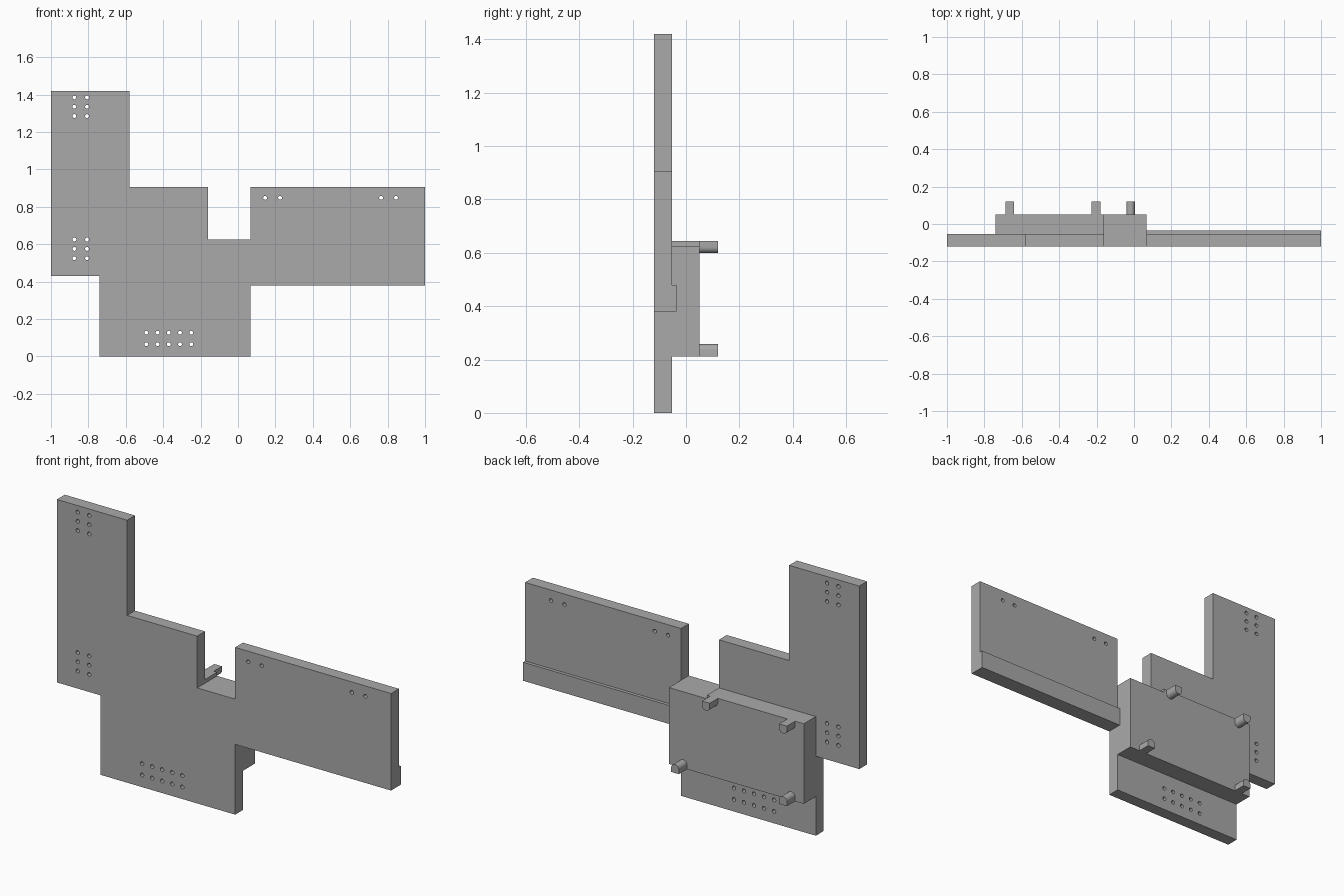
import bpy, bmesh
from math import pi, sin, cos

cube = bpy.data.objects.get("Cube")
if cube:
    bpy.data.objects.remove(cube, do_unlink=True)

# Single plain grey finish
GREY = (0.4, 0.4, 0.4, 1)
grey = bpy.data.materials.new("plain grey")
grey.use_nodes = True
grey.diffuse_color = GREY
grey.node_tree.nodes["Principled BSDF"].inputs["Base Color"].default_value = GREY

FRONT, PLATE_BACK, STRIP_BACK, BLOCK_BACK, PEG_BACK = -0.12, -0.053, -0.035, 0.05, 0.12
EDGE = 0.067  # shared side of the block, plate and wing


def add_prism(bm, profile, y0, y1):
    """Extrude an (x, z) outline from y0 to y1."""
    face = bm.faces.new([bm.verts.new((x, y0, z)) for x, z in profile])
    ext = bmesh.ops.extrude_face_region(bm, geom=[face])
    verts = [v for v in ext["geom"] if isinstance(v, bmesh.types.BMVert)]
    bmesh.ops.translate(bm, verts=verts, vec=(0, y1 - y0, 0))


def make(name, profiles, y0, y1):
    bm = bmesh.new()
    for profile in profiles:
        add_prism(bm, profile, y0, y1)
    bmesh.ops.recalc_face_normals(bm, faces=bm.faces)
    mesh = bpy.data.meshes.new(name)
    bm.to_mesh(mesh)
    bm.free()
    mesh.materials.append(grey)
    obj = bpy.data.objects.new(name, mesh)
    bpy.context.collection.objects.link(obj)
    return obj


def smooth(obj):
    bpy.ops.object.select_all(action="DESELECT")
    obj.select_set(True)
    bpy.context.view_layer.objects.active = obj
    bpy.ops.object.shade_smooth_by_angle(angle=pi / 6)


def circle(x, z, r=0.0105, n=16):
    return [(x + r * cos(2 * pi * i / n), z + r * sin(2 * pi * i / n)) for i in range(n)]


# Stepped face plate with the side wing
plate = make("face_plate", [[
    (-1, 0.43), (-1, 1.42), (-0.58, 1.42), (-0.58, 0.905), (-0.16, 0.905),
    (-0.16, 0.625), (EDGE, 0.625), (EDGE, 0.905), (1, 0.905), (1, 0.38),
    (EDGE, 0.38), (EDGE, 0), (-0.74, 0), (-0.74, 0.43)]], FRONT, PLATE_BACK)

# Through holes: two tower groups, a bottom grid and the wing row
holes = [(x, z - 0.05 * i) for x in (-0.875, -0.807) for z in (1.385, 0.625) for i in range(3)]
holes += [(-0.49 + 0.06 * i, z) for i in range(5) for z in (0.065, 0.127)]
holes += [(x, 0.848) for x in (0.145, 0.225, 0.765, 0.845)]
cutter = make("hole_cutter", [circle(x, z) for x, z in holes], FRONT - 0.05, PLATE_BACK + 0.05)
cutter.hide_render = True
cut = plate.modifiers.new("holes", "BOOLEAN")
cut.operation = "DIFFERENCE"
cut.solver = "EXACT"
cut.object = cutter
bpy.context.view_layer.objects.active = plate
bpy.ops.object.modifier_apply(modifier=cut.name)
bpy.data.objects.remove(cutter, do_unlink=True)
smooth(plate)

# Rear block, slightly lower behind the notch
make("rear_block", [[
    (-0.74, 0.212), (EDGE, 0.212), (EDGE, 0.625),
    (-0.16, 0.625), (-0.16, 0.645), (-0.74, 0.645)]], PLATE_BACK, BLOCK_BACK)

# Thicker lower strip behind the wing
make("wing_strip", [[(EDGE, 0.38), (1, 0.38), (1, 0.48), (EDGE, 0.48)]], PLATE_BACK, STRIP_BACK)


# Pegs: flat against the block edge, rounded on the inner side
def peg(name, x, z, direction, r=0.023, n=12):
    arc = [(x + r * cos(pi * i / n), z + direction * r * (1 + sin(pi * i / n))) for i in range(n + 1)]
    smooth(make(name, [[(x + r, z)] + arc + [(x - r, z)]], BLOCK_BACK, PEG_BACK))


peg("upper_right_peg", -0.665, 0.645, -1)
peg("upper_left_peg", -0.203, 0.645, -1)
peg("lower_right_peg", -0.665, 0.212, 1)
peg("lower_left_peg", -0.018, 0.212, 1)
